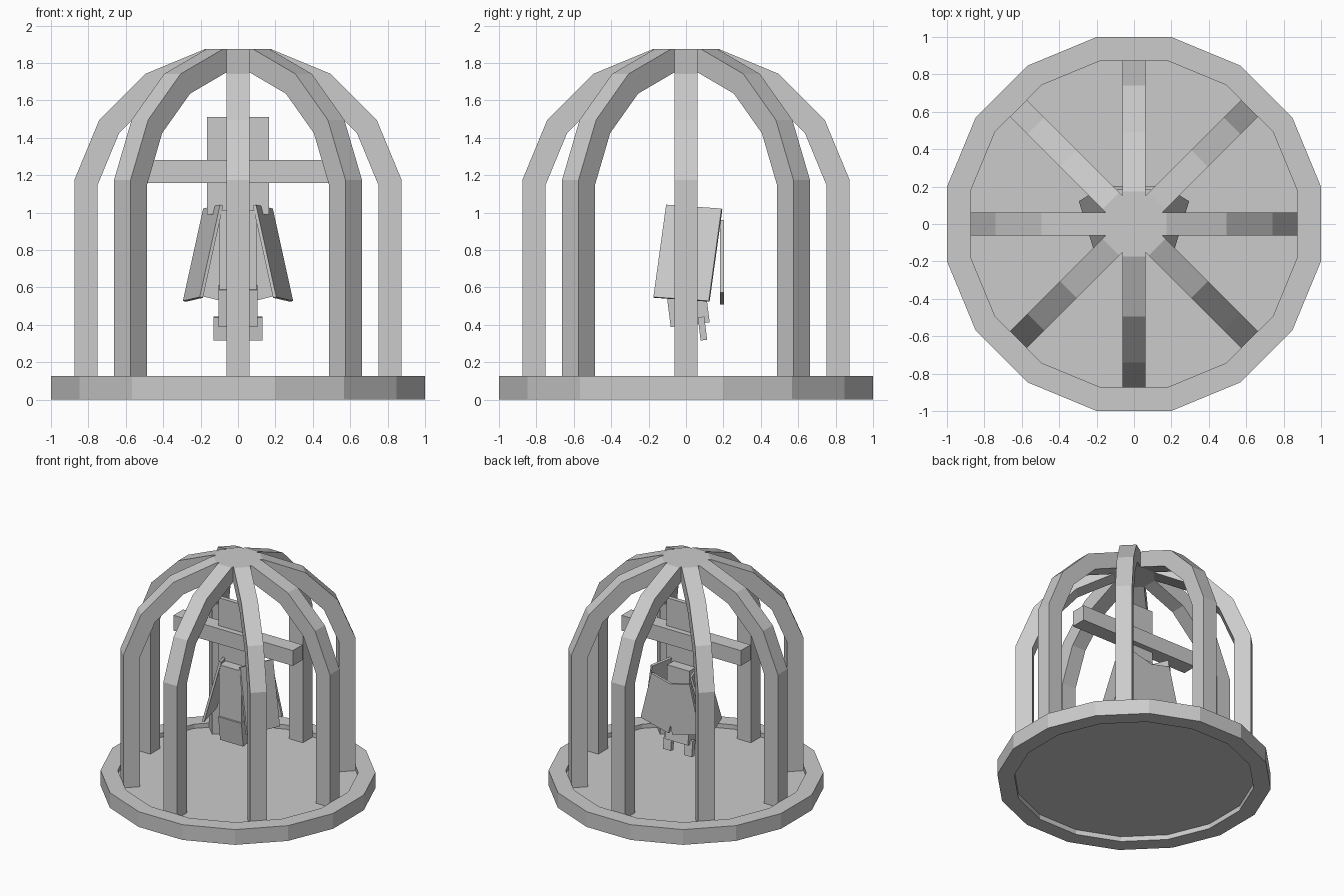
import bpy, bmesh
from math import sin, cos, pi, radians
from mathutils import Matrix, Euler

old = bpy.data.objects.get("Cube")
if old:
    bpy.data.objects.remove(old, do_unlink=True)

grey = bpy.data.materials.new("plain grey")
grey.use_nodes = True
colour = (0.6, 0.6, 0.6, 1)
grey.diffuse_color = colour
grey.node_tree.nodes["Principled BSDF"].inputs["Base Color"].default_value = colour


def finish(name, bm):
    bmesh.ops.recalc_face_normals(bm, faces=bm.faces)
    mesh = bpy.data.meshes.new(name)
    bm.to_mesh(mesh)
    bm.free()
    mesh.materials.append(grey)
    ob = bpy.data.objects.new(name, mesh)
    bpy.context.scene.collection.objects.link(ob)
    return ob


def box(name, centre, size, turn=(0, 0, 0), mirrored=False):
    """Turned box; optionally with its copy across x = 0."""
    rot = Euler([radians(a) for a in turn]).to_matrix().to_4x4()
    m = Matrix.Translation(centre) @ rot @ Matrix.Diagonal((*size, 1))
    flip = Matrix.Diagonal((-1, 1, 1, 1))
    sides = [("left_", m), ("right_", flip @ m)] if mirrored else [("", m)]
    for prefix, mat in sides:
        bm = bmesh.new()
        bmesh.ops.create_cube(bm, size=1, matrix=mat)
        finish(prefix + name, bm)


SIDES = 16
STEP = 2 * pi / SIDES


def ring_points(apothem):
    r = apothem / cos(STEP / 2)
    return [(r * cos((i + 0.5) * STEP), r * sin((i + 0.5) * STEP)) for i in range(SIDES)]


# Base rim: square section swept round sixteen sides
bm = bmesh.new()
loops = [[bm.verts.new((x, y, z)) for x, y in ring_points(a)]
         for a, z in ((1, 0), (1, 0.125), (0.875, 0.125), (0.875, 0))]
for k in range(4):
    a, b = loops[k], loops[(k + 1) % 4]
    for i in range(SIDES):
        j = (i + 1) % SIDES
        bm.faces.new((a[i], a[j], b[j], b[i]))
finish("base_rim", bm)

# Floor disc set inside the rim
bm = bmesh.new()
low = bm.faces.new([bm.verts.new((x, y, 0.04)) for x, y in ring_points(0.875)])
ext = bmesh.ops.extrude_face_region(bm, geom=[low], use_keep_orig=True)
bmesh.ops.translate(bm, vec=(0, 0, 0.05),
                    verts=[v for v in ext["geom"] if isinstance(v, bmesh.types.BMVert)])
finish("base_floor", bm)


# Cage arches: straight legs joined by half of a sixteen-sided ring
def arch_path(apothem):
    half = ring_points(apothem)[:SIDES // 2]
    return [(apothem, 0.09)] + [(x, 1 + z) for x, z in half] + [(-apothem, 0.09)]


WIDTH = 0.125
for n in range(4):
    bm = bmesh.new()
    outer, inner = arch_path(0.875), arch_path(0.75)
    rows = [[bm.verts.new((p[0], y, p[1])) for p in path]
            for path, y in ((outer, -WIDTH / 2), (outer, WIDTH / 2),
                            (inner, WIDTH / 2), (inner, -WIDTH / 2))]
    for k in range(4):
        a, b = rows[k], rows[(k + 1) % 4]
        for i in range(len(a) - 1):
            bm.faces.new((a[i], a[i + 1], b[i + 1], b[i]))
    for end in (0, -1):
        bm.faces.new([r[end] for r in rows])
    bm.transform(Matrix.Rotation(n * pi / 4, 4, "Z"))
    finish("cage_arch_%d" % (n + 1), bm)

# Perch
box("perch", (0, 0, 1.22), (1.08, WIDTH, 0.125))

# Hanging animal, head downwards
box("tail", (0, 0, 1.25), (0.33, 0.035, 0.52))
box("body", (0, 0, 0.8), (0.2, 0.2, 0.42))
box("head", (0, 0.01, 0.5), (0.21, 0.21, 0.2), (7, 0, 0))
box("ear", (0.095, 0.088, 0.38), (0.07, 0.035, 0.125), (7, 0, 0), True)
box("wing", (0.187, 0.01, 0.783), (0.018, 0.31, 0.51), (-4, -14, -16), True)
box("wing_tip", (0.095, 0.192, 0.735), (0.26, 0.02, 0.4), (0, -14, 0), True)
